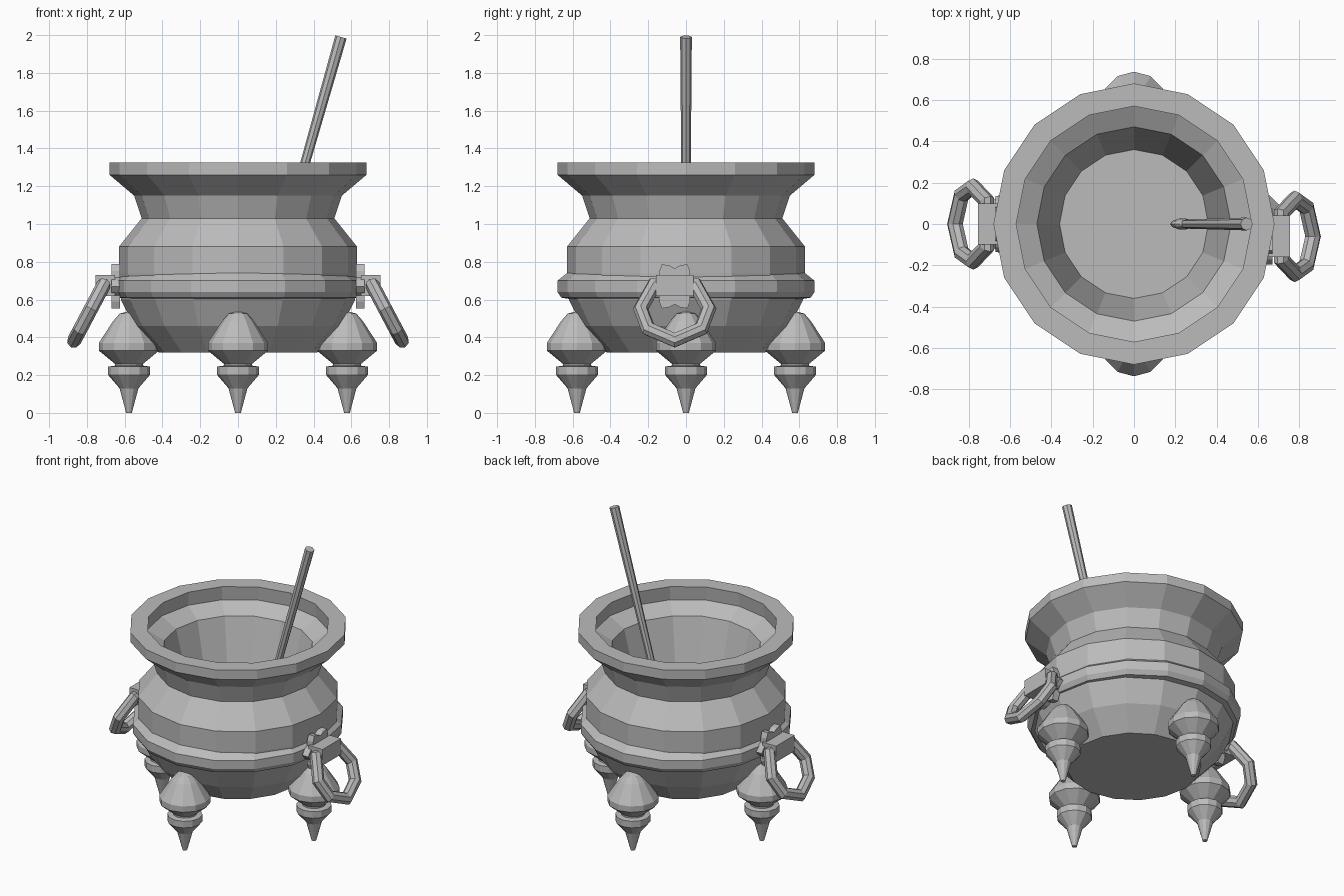
import bpy, bmesh, math
from mathutils import Vector

cube = bpy.data.objects.get("Cube")
if cube:
    bpy.data.objects.remove(cube, do_unlink=True)

iron = bpy.data.materials.new("grey_iron")
iron.use_nodes = True
GREY = (0.5, 0.5, 0.5, 1)
iron.diffuse_color = GREY
iron.node_tree.nodes["Principled BSDF"].inputs["Base Color"].default_value = GREY


def finish(name, bm, location=(0, 0, 0)):
    bmesh.ops.recalc_face_normals(bm, faces=bm.faces)
    mesh = bpy.data.meshes.new(name)
    bm.to_mesh(mesh)
    bm.free()
    mesh.materials.append(iron)
    obj = bpy.data.objects.new(name, mesh)
    obj.location = location
    bpy.context.collection.objects.link(obj)
    return obj


def skin(bm, rings, closed=False):
    """Join rings of points with quads; cap the ends unless closed."""
    rows = [[bm.verts.new(p) for p in ring] for ring in rings]
    n = len(rows[0])
    pairs = list(zip(rows, rows[1:] + rows[:1])) if closed else list(zip(rows, rows[1:]))
    for a, b in pairs:
        for i in range(n):
            j = (i + 1) % n
            bm.faces.new((a[i], a[j], b[j], b[i]))
    if not closed:
        bm.faces.new(rows[0])
        bm.faces.new(rows[-1])


def lathe(name, profile, sides, location=(0, 0, 0)):
    bm = bmesh.new()
    turn = [math.tau * i / sides for i in range(sides)]
    skin(bm, [[(r * math.cos(a), r * math.sin(a), z) for a in turn] for r, z in profile])
    return finish(name, bm, location)


def tube(name, path, radius, sides, closed):
    bm = bmesh.new()
    pts = [Vector(p) for p in path]
    normal = (pts[1] - pts[0]).cross(pts[2] - pts[1]).normalized()
    rings = []
    for i, p in enumerate(pts):
        d0 = (p - pts[i - 1]).normalized()
        d1 = (pts[(i + 1) % len(pts)] - p).normalized()
        side = normal.cross((d0 + d1).normalized())
        stretch = 1 / max(0.6, math.sqrt((1 + d0.dot(d1)) / 2))
        rings.append([p + radius * (math.cos(a) * side * stretch + math.sin(a) * normal)
                      for a in (math.tau * k / sides for k in range(sides))])
    skin(bm, rings, closed)
    return finish(name, bm)


# Pot: outer wall up to the rim, then down the inside
outside = [(0.42, 0.32), (0.55, 0.46), (0.62, 0.60), (0.63, 0.74), (0.63, 0.88),
           (0.51, 1.03), (0.55, 1.15), (0.68, 1.26), (0.68, 1.325)]
inside = [(0.57, 1.325), (0.58, 1.23), (0.47, 1.17), (0.34, 0.66),
          (0.20, 0.55), (0.10, 0.52)]
lathe("pot", outside + inside, 16)

# Raised band around the belly
band = lathe("belly_band", [(0.60, 0.60), (0.66, 0.61), (0.68, 0.64), (0.68, 0.70),
                            (0.63, 0.74)], 16)
band.scale.x = 0.96

# Four turned legs
leg = [(0.015, 0), (0.05, 0.13), (0.11, 0.20), (0.11, 0.245), (0.075, 0.25), (0.075, 0.26),
       (0.16, 0.33), (0.16, 0.37), (0.085, 0.485), (0.05, 0.525), (0.015, 0.535)]
for name, x, y in (("front", 0, -1), ("back", 0, 1), ("left", 1, 0), ("right", -1, 0)):
    lathe(name + "_leg", leg, 12, (0.577 * x, 0.577 * y, 0))

# Handles: scalloped plate, hinge block and hanging ring
half_ring = [(0.11, 0.675), (0.18, 0.55), (0.14, 0.445), (0, 0.385)]
loop = half_ring + [(-y, z) for y, z in half_ring[-2::-1]]
for name, s, mid in (("left", 1, -0.06), ("right", -1, 0)):
    bm = bmesh.new()
    outline = []
    for i in range(24):
        a = math.tau * i / 24
        r = 0.115 + 0.02 * math.cos(6 * a)
        outline.append((mid + r * math.cos(a), 0.67 + r * math.sin(a)))
    skin(bm, [[(s * x, y, z) for y, z in outline] for x in (0.625, 0.67)])
    finish(name + "_handle_plate", bm)

    bm = bmesh.new()
    block = [(-0.1, 0.62), (0.1, 0.62), (0.1, 0.73), (-0.1, 0.73)]
    skin(bm, [[(s * x, mid + y, z) for y, z in block] for x in (0.65, 0.755)])
    finish(name + "_hinge_block", bm)

    tube(name + "_ring_handle",
         [(s * (0.71 + 0.53 * (0.68 - z)), mid + y, z) for y, z in loop], 0.038, 8, True)

# Ladle leaning on the rim
foot, top = Vector((0.235, 0, 0.90)), Vector((0.545, 0, 1.99))
axis = top - foot
tilt = axis.to_track_quat("Z", "Y")
bm = bmesh.new()
bmesh.ops.create_cone(bm, cap_ends=True, segments=8, radius1=0.022, radius2=0.031,
                      depth=axis.length)
stick = finish("ladle_handle", bm, (foot + top) / 2)
bm = bmesh.new()
bmesh.ops.create_uvsphere(bm, u_segments=10, v_segments=6, radius=0.06)
scoop = finish("ladle_scoop", bm, foot)
scoop.scale = (0.45, 1, 1.2)
for part in (stick, scoop):
    part.rotation_mode = "QUATERNION"
    part.rotation_quaternion = tilt
